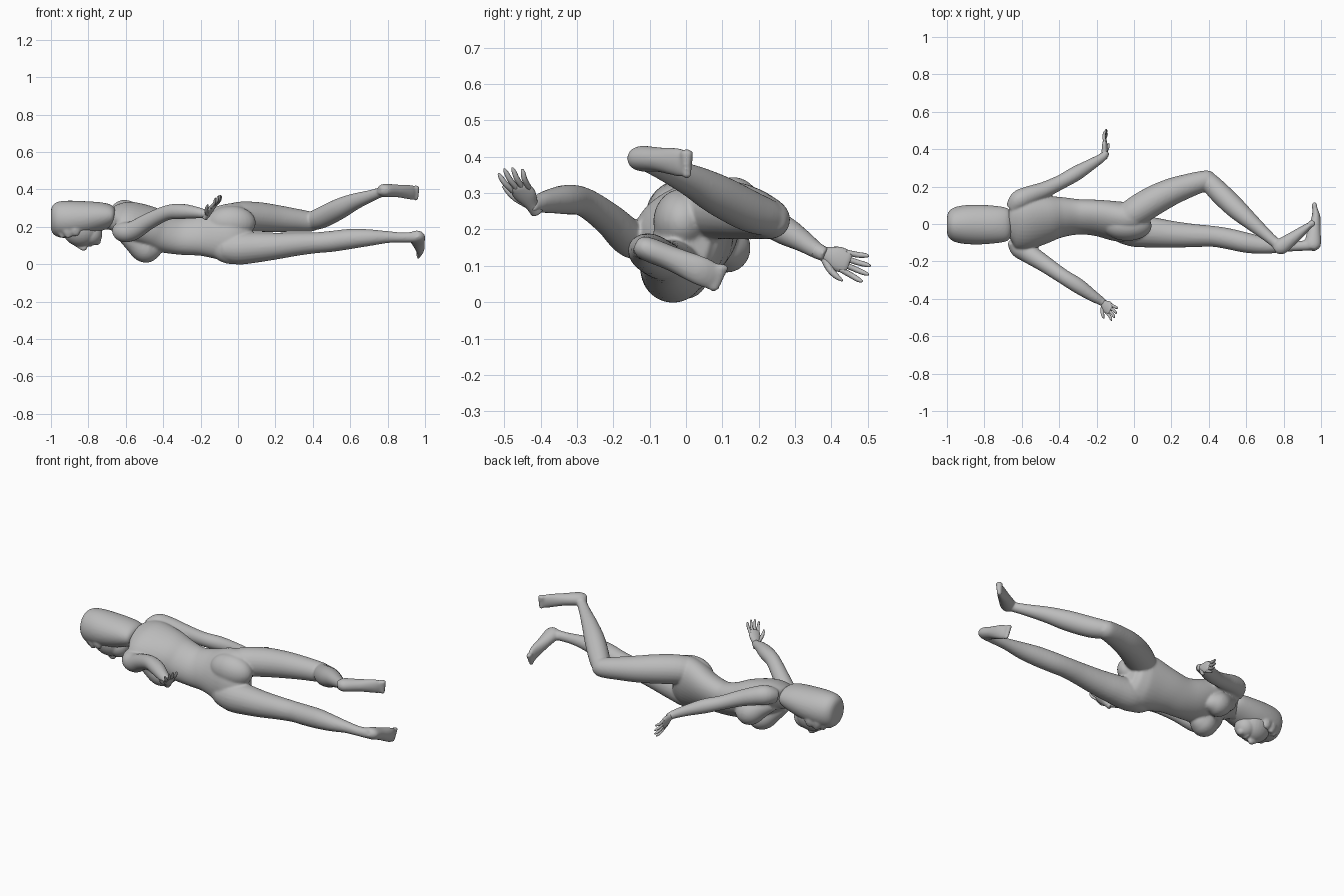
import bpy, bmesh, math
from mathutils import Vector, Matrix

old = bpy.data.objects.get("Cube")
if old:
    bpy.data.objects.remove(old, do_unlink=True)

grey = bpy.data.materials.new("plain_grey")
grey.use_nodes = True
COLOUR = (0.5, 0.5, 0.5, 1)
grey.diffuse_color = COLOUR
grey.node_tree.nodes["Principled BSDF"].inputs["Base Color"].default_value = COLOUR


def spline(p, q, r, s, t):
    return 0.5 * (2 * q + (r - p) * t + (2 * p - 5 * q + 4 * r - s) * t * t
                  + (3 * q - p - 3 * r + s) * t ** 3)


def loft(bm, sections, ref=None, sides=24, steps=5):
    """Smooth capped tube; each section is x, y, z, half width, half depth, roll."""
    secs = []
    for s in sections:
        s = list(s)
        if len(s) == 4:
            s.append(s[3])
        if len(s) == 5:
            s.append(0)
        secs.append(s)
    rows, n = [], len(secs)
    for i in range(n - 1):
        four = [secs[max(i - 1, 0)], secs[i], secs[i + 1], secs[min(i + 2, n - 1)]]
        for k in range(steps):
            rows.append([spline(*v, k / steps) for v in zip(*four)])
    rows.append(secs[-1])
    rings = []
    for i, row in enumerate(rows):
        ahead = Vector(rows[min(i + 1, len(rows) - 1)][:3])
        behind = Vector(rows[max(i - 1, 0)][:3])
        t = (ahead - behind).normalized()
        roll = math.radians(row[5])
        u = Vector(ref) if ref else Vector((0, math.cos(roll), math.sin(roll)))
        u = (u - t * u.dot(t)).normalized()
        v = t.cross(u)
        ring = []
        for k in range(sides):
            a = 2 * math.pi * k / sides
            ring.append(bm.verts.new(Vector(row[:3]) + u * math.cos(a) * row[3]
                                     + v * math.sin(a) * row[4]))
        rings.append(ring)
    faces = [bm.faces.new(rings[0][::-1]), bm.faces.new(rings[-1])]
    for a, b in zip(rings, rings[1:]):
        for k in range(sides):
            j = (k + 1) % sides
            faces.append(bm.faces.new((a[k], a[j], b[j], b[k])))
    bmesh.ops.recalc_face_normals(bm, faces=faces)


def ball(bm, centre, radii):
    bmesh.ops.create_uvsphere(bm, u_segments=28, v_segments=18, radius=1,
                              matrix=Matrix.Translation(centre) @ Matrix.Diagonal((*radii, 1)))


def finish(bm, name, voxel=None, smooth=4):
    mesh = bpy.data.meshes.new(name)
    bm.to_mesh(mesh)
    bm.free()
    for p in mesh.polygons:
        p.use_smooth = True
    mesh.materials.append(grey)
    obj = bpy.data.objects.new(name, mesh)
    bpy.context.collection.objects.link(obj)
    if voxel:
        m = obj.modifiers.new("blend", 'REMESH')
        m.mode, m.voxel_size, m.use_smooth_shade = 'VOXEL', voxel, True
        s = obj.modifiers.new("soften", 'SMOOTH')
        s.factor, s.iterations = 0.5, smooth


# Body: torso twisted from chest to hips, fused with limbs
body = bmesh.new()
loft(body, [(-.78, 0, .22, .045, .045, 5), (-.70, 0, .232, .047, .047, 10),
            (-.665, 0, .234, .08, .058, 20), (-.635, 0, .238, .135, .073, 23),
            (-.58, 0, .232, .148, .09, 25), (-.48, .022, .20, .137, .1, 32),
            (-.40, .035, .17, .122, .094, 42), (-.30, .038, .152, .112, .083, 52),
            (-.20, .033, .158, .122, .087, 60), (-.10, .016, .167, .15, .099, 70),
            (-.03, .008, .17, .16, .1, 74), (.03, .012, .17, .15, .08, 74),
            (.06, .02, .172, .105, .05, 74)], sides=36)
loft(body, [(-.62, -.05, .17, .04), (-.56, -.03, .123, .056), (-.50, -.008, .078, .069),
            (-.455, .003, .08, .055), (-.415, .015, .095, .025)])      # right chest
loft(body, [(-.62, .07, .22, .04), (-.56, .09, .188, .056), (-.50, .11, .15, .068),
            (-.455, .107, .142, .053), (-.415, .095, .135, .025)])     # left chest
ball(body, (-.025, -.034, .09), (.125, .07, .09))                     # right hip
ball(body, (-.035, -.01, .222), (.13, .08, .09))                      # left hip

# Right leg, stretched out
loft(body, [(-.08, -.03, .085, .07), (0, -.035, .085, .087), (.1, -.045, .09, .081),
            (.2, -.055, .097, .072), (.32, -.062, .108, .062), (.42, -.066, .115, .056),
            (.5, -.078, .122, .056), (.6, -.1, .135, .054), (.7, -.115, .142, .045),
            (.8, -.118, .145, .032), (.88, -.118, .143, .027), (.95, -.112, .145, .03)])
loft(body, [(.95, -.137, .16, .02, .02), (.955, -.11, .148, .044, .033),
            (.963, -.04, .12, .036, .034), (.973, .03, .09, .025, .04),
            (.97, .065, .075, .017, .039), (.967, .08, .068, .012, .034)], ref=(1, 0, 0))

# Left leg, bent at the knee
loft(body, [(-.08, .005, .235, .068), (0, .06, .253, .08), (.1, .122, .253, .08),
            (.2, .172, .245, .073), (.3, .208, .236, .063), (.37, .229, .229, .056),
            (.41, .239, .226, .048), (.435, .245, .225, .028)])
loft(body, [(.37, .25, .222, .028), (.395, .232, .23, .048), (.45, .175, .25, .057),
            (.54, .088, .295, .056), (.62, .017, .333, .045), (.70, -.052, .362, .033),
            (.75, -.095, .38, .028), (.785, -.122, .393, .028)])
loft(body, [(.755, -.145, .395, .02, .02), (.782, -.124, .395, .042, .035),
            (.85, -.075, .392, .034, .034), (.912, -.028, .386, .023, .039),
            (.935, -.01, .381, .017, .038), (.947, -.001, .379, .012, .034)],
     ref=(.6, -.78, 0))

# Toes
for k in range(5):
    d = (k - 2) * .0145
    size = .0115 + .001 * k
    ball(body, (.965, .086 + d * .34, .066 + d * .94), (size, size * 1.4, size * .85))
    ball(body, (.951, .002, .379 + d), (size * 1.3, size * 1.2, size * .85))

# Arms
loft(body, [(-.645, -.085, .19, .035), (-.615, -.125, .172, .053), (-.56, -.16, .18, .052),
            (-.48, -.212, .228, .045), (-.38, -.28, .275, .04), (-.30, -.33, .282, .041),
            (-.22, -.385, .276, .031), (-.175, -.413, .268, .023), (-.16, -.428, .268, .021)])
loft(body, [(-.65, .08, .278, .038), (-.615, .125, .29, .054), (-.56, .152, .28, .051),
            (-.48, .182, .255, .044), (-.39, .225, .222, .039), (-.31, .27, .198, .04),
            (-.23, .318, .17, .031), (-.165, .36, .142, .023), (-.15, .385, .13, .021)])
finish(body, "body", voxel=.006, smooth=9)


# Hands: tapered palm, four fingers and a thumb
def hand(name, wrist, forward, side):
    w, f = Vector(wrist), Vector(forward).normalized()
    s = Vector(side)
    s = (s - f * s.dot(f)).normalized()
    up = f.cross(s)
    bm = bmesh.new()

    def at(a, b, c=0):
        return tuple(w + f * a + s * b + up * c)

    loft(bm, [(*at(-.02, 0), .018, .016), (*at(.01, 0), .02, .016),
              (*at(.045, 0), .033, .015), (*at(.075, 0), .032, .011),
              (*at(.085, 0), .024, .006)], ref=s, sides=16)
    for k, length in enumerate((.048, .062, .066, .056)):
        b = (k - 1.5) * .016
        loft(bm, [(*at(.065, b), .008), (*at(.08 + length * .4, b * 1.25, .004), .0078),
                  (*at(.08 + length * .8, b * 1.45, -.002), .0065),
                  (*at(.08 + length, b * 1.5, -.006), .003)], ref=s, sides=10, steps=3)
    loft(bm, [(*at(.015, .012), .011), (*at(.04, .035, -.006), .010),
              (*at(.065, .048, -.012), .008), (*at(.085, .054, -.014), .003)],
         ref=up, sides=10, steps=3)
    finish(bm, name)


hand("right_hand", (-.168, -.42, .262), (.05, -.048, .07), (-.45, -.85, -.2))
hand("left_hand", (-.158, .37, .137), (.006, .135, -.05), (.1, -.3, -.9))

# Face, turned down, with jaw, chin, nose and mouth
face = bmesh.new()
ball(face, (-.84, 0, .19), (.1, .083, .095))
ball(face, (-.785, 0, .162), (.06, .06, .062))
ball(face, (-.755, 0, .124), (.022, .025, .022))
loft(face, [(-.875, 0, .108, .008), (-.85, 0, .094, .01), (-.825, 0, .085, .014),
            (-.813, 0, .1, .012)], ref=(0, 1, 0), sides=12)
ball(face, (-.79, 0, .106), (.012, .024, .012))
finish(face, "face", voxel=.005, smooth=5)

# Hair: rounded cap, deeper over the crown, with short locks along the brow
hair = bmesh.new()
loft(hair, [(-1.0, -.003, .24, .042, .05), (-.99, -.003, .24, .07, .076),
            (-.96, -.003, .24, .092, .095), (-.9, -.003, .24, .104, .1),
            (-.82, -.003, .246, .106, .092), (-.74, -.003, .255, .1, .078),
            (-.69, -.003, .26, .092, .064), (-.667, -.003, .262, .08, .05),
            (-.658, -.003, .262, .055, .032)], sides=36)
for sgn in (-1, 1):
    for x, y, low in ((-.96, .022, .148), (-.94, .05, .143), (-.91, .068, .143),
                      (-.87, .074, .152)):
        loft(hair, [(x - .01, sgn * y, .23, .03, .02), (x, sgn * y * 1.03, .18, .03, .02),
                    (x + .005, sgn * y, low, .015, .01)], ref=(1, 0, 0), sides=12)
finish(hair, "hair", voxel=.006, smooth=7)
